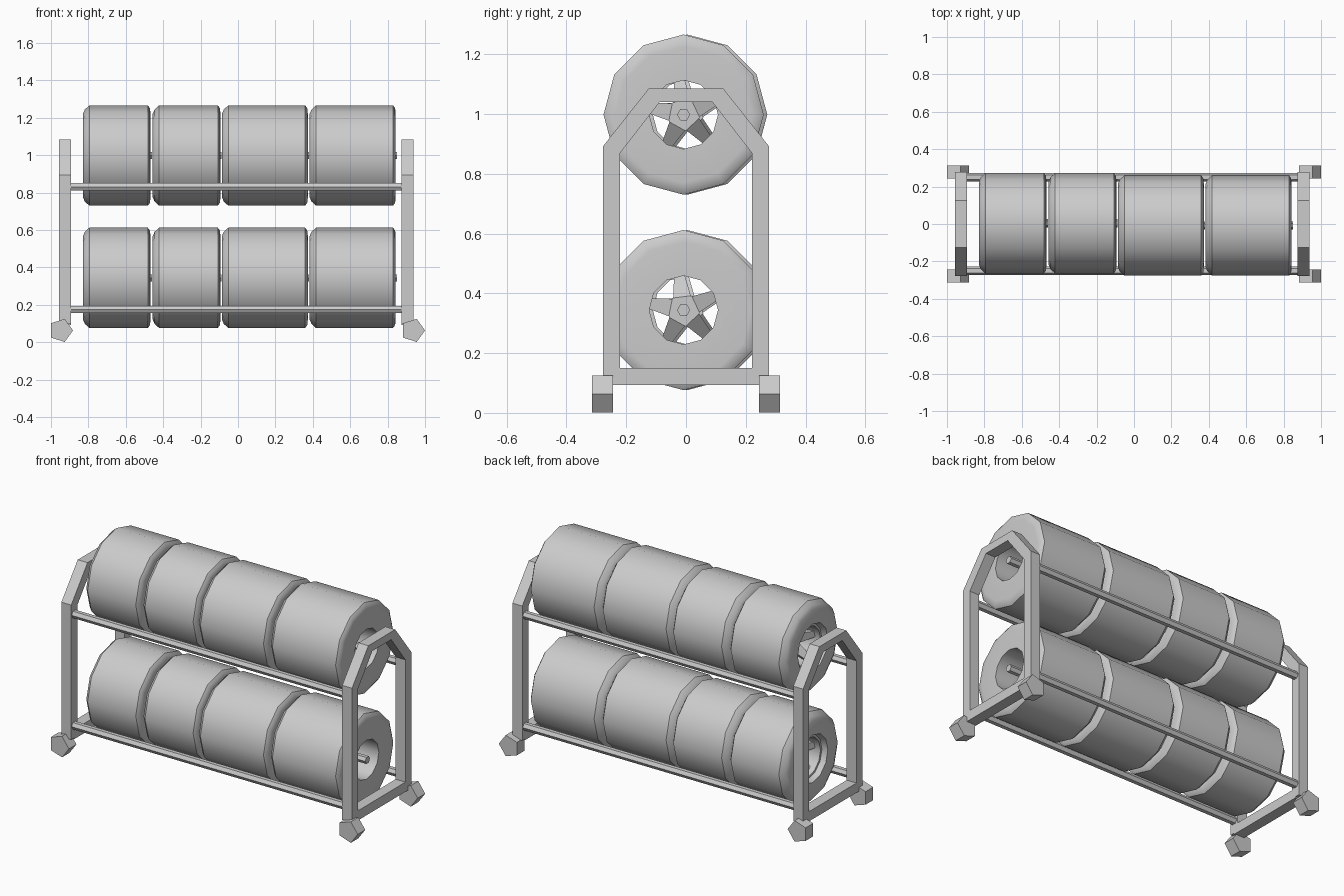
import bpy, bmesh
from math import sin, cos, pi, radians

if "Cube" in bpy.data.objects:
    bpy.data.objects.remove(bpy.data.objects["Cube"])


def finish(name, bm, smooth=False):
    bmesh.ops.recalc_face_normals(bm, faces=bm.faces[:])
    me = bpy.data.meshes.new(name)
    bm.to_mesh(me)
    bm.free()
    ob = bpy.data.objects.new(name, me)
    bpy.context.collection.objects.link(ob)
    if smooth:
        bpy.ops.object.select_all(action='DESELECT')
        ob.select_set(True)
        bpy.context.view_layer.objects.active = ob
        bpy.ops.object.shade_smooth_by_angle(angle=radians(35))
    return ob


def revolve(name, profile, y, z, sides=12):
    """Turn a closed (x, radius) profile around an x-parallel axis."""
    bm = bmesh.new()
    rings = [[bm.verts.new((x, y + r * cos(2 * pi * i / sides), z + r * sin(2 * pi * i / sides)))
              for x, r in profile] for i in range(sides)]
    n = len(profile)
    for i in range(sides):
        a, b = rings[i], rings[(i + 1) % sides]
        for j in range(n):
            k = (j + 1) % n
            bm.faces.new((a[j], a[k], b[k], b[j]))
    return finish(name, bm, True)


def prism(bm, axis, a, b, pts):
    """Straight prism of 2D points between a and b along x or y."""
    def co(t, p):
        return (t, p[0], p[1]) if axis == 'x' else (p[0], t, p[1])
    lo = [bm.verts.new(co(a, p)) for p in pts]
    hi = [bm.verts.new(co(b, p)) for p in pts]
    bm.faces.new(lo)
    bm.faces.new(hi[::-1])
    for i in range(len(pts)):
        j = (i + 1) % len(pts)
        bm.faces.new((lo[i], lo[j], hi[j], hi[i]))


def ngon(cx, cz, r, n, turn=0.0):
    return [(cx + r * cos(turn + 2 * pi * i / n), cz + r * sin(turn + 2 * pi * i / n)) for i in range(n)]


# end frames: bent tube arch plus bottom bar
outer = [(-.277, .10), (-.277, .893), (-.125, 1.085), (.125, 1.085), (.277, .893), (.277, .10)]
inner = [(-.22, .10), (-.22, .87), (-.088, 1.04), (.088, 1.04), (.22, .87), (.22, .10)]
for side, xc in (("left", -.925), ("right", .905)):
    bm = bmesh.new()
    x0, x1 = xc - .032, xc + .032
    loops = [[bm.verts.new((x, *p)) for p in ring] for x in (x0, x1) for ring in (outer, inner)]
    o0, i0, o1, i1 = loops
    for k in range(5):
        for a, b in ((o0, i0), (o1, i1), (o0, o1), (i0, i1)):
            bm.faces.new((a[k], a[k + 1], b[k + 1], b[k]))
    for k in (0, 5):
        bm.faces.new((o0[k], i0[k], i1[k], o1[k]))
    finish(side + "_end_frame", bm)
    bm = bmesh.new()
    prism(bm, 'x', x0, x1, [(-.25, .093), (.25, .093), (.25, .15), (-.25, .15)])
    finish(side + "_bottom_bar", bm)

# five-sided casters
for side, xc in (("left", -.947), ("right", .935)):
    for place, yc in (("front", -.279), ("back", .279)):
        bm = bmesh.new()
        prism(bm, 'y', yc - .035, yc + .035, ngon(xc, .063, .065, 5))
        finish(f"{place}_{side}_caster", bm)

# long support rods
for level, zc in (("lower", .175), ("upper", .831)):
    for place, yc in (("front", -.25), ("back", .25)):
        bm = bmesh.new()
        prism(bm, 'x', -.93, .915, ngon(yc, zc, .023, 6))
        finish(f"{level}_{place}_rod", bm)

# tyres with spoked hubs
R = .268
tyres = [(-.829, -.468, .004), (-.456, -.094, .004), (-.086, .373, -.008), (.383, .843, -.008)]
for level, zc in (("lower", .344), ("upper", .998)):
    for n, (a, b, yc) in enumerate(tyres, 1):
        profile = [(a, .14), (a, R - .045), (a + .01, R - .022), (a + .034, R), (b - .014, R),
                   (b - .003, R - .015), (b, R - .04), (b, .115), (a + .03, .115), (a + .03, .128)]
        revolve(f"{level}_tyre_{n}", profile, yc, zc)

        # hub plate with five back-swept spokes
        xm = a + .42 * (b - a)
        bm = bmesh.new()
        prism(bm, 'x', xm - .03, xm, ngon(yc, zc, .055, 5, radians(133)))
        for s in range(5):
            t = radians(97 + 72 * s)
            ring = []
            for r, w, x in ((.042, .03, xm), (.116, .018, xm - .06)):
                for dx, sg in ((0, -1), (0, 1), (-.03, 1), (-.03, -1)):
                    ring.append(bm.verts.new((x + dx, yc + r * cos(t) - sg * w * sin(t),
                                              zc + r * sin(t) + sg * w * cos(t))))
            for f in ((0, 1, 2, 3), (4, 5, 6, 7), (0, 1, 5, 4), (1, 2, 6, 5), (2, 3, 7, 6), (3, 0, 4, 7)):
                bm.faces.new([ring[i] for i in f])
        finish(f"{level}_hub_{n}", bm)

        # axle stub
        bm = bmesh.new()
        prism(bm, 'x', xm - .02, b + .007, ngon(yc, zc, .022, 6))
        finish(f"{level}_axle_{n}", bm)
